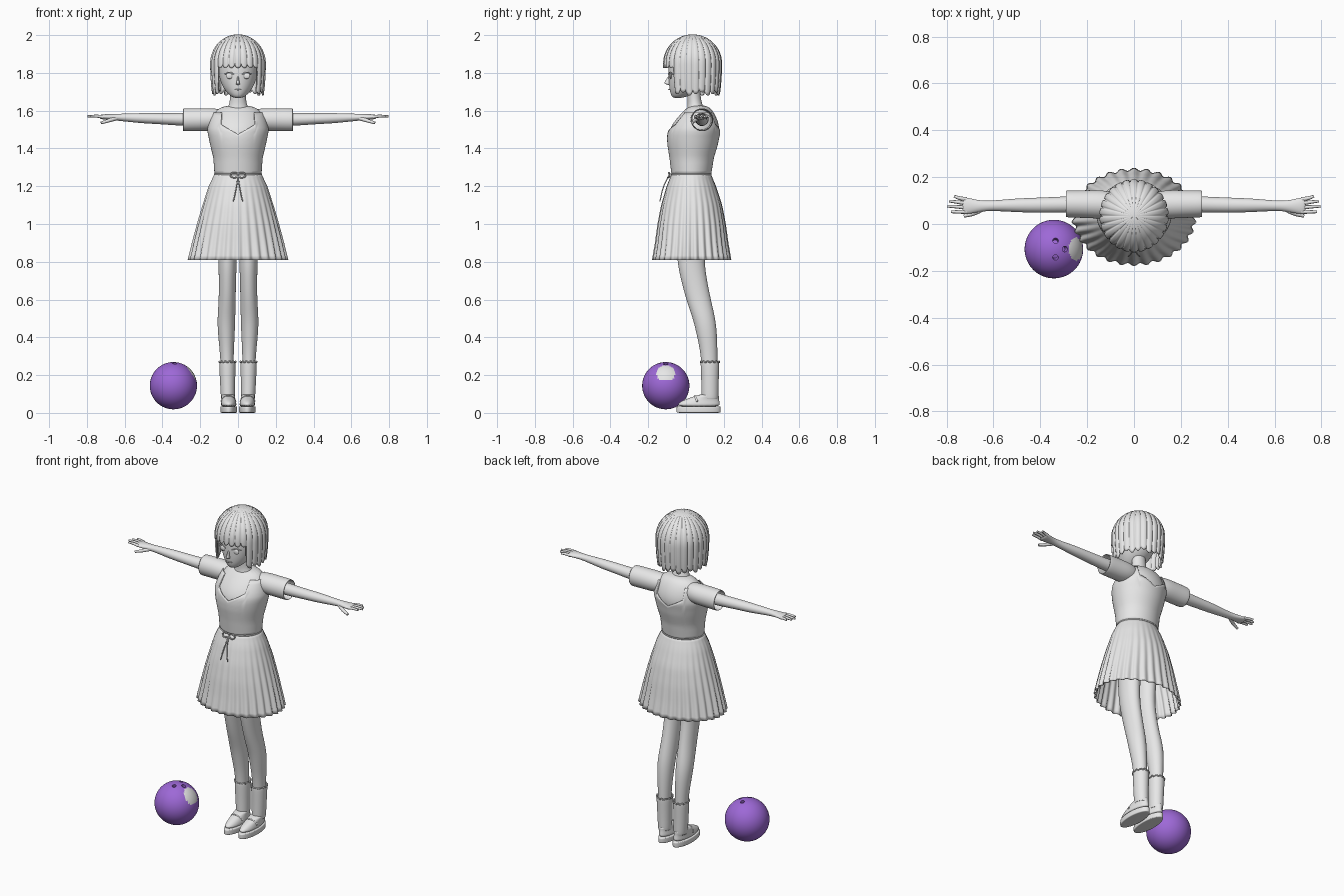
import bpy, bmesh, math
from mathutils import Vector

cube = bpy.data.objects.get("Cube")
if cube:
    bpy.data.objects.remove(cube, do_unlink=True)


def material(name, colour):
    m = bpy.data.materials.new(name)
    m.use_nodes = True
    m.diffuse_color = (*colour, 1)
    m.node_tree.nodes["Principled BSDF"].inputs["Base Color"].default_value = (*colour, 1)
    return m


GREY = material("plain_grey", (0.8, 0.8, 0.8))
PURPLE = material("ball_purple", (0.34, 0.14, 0.68))


def grid(name, f, nu, nv, caps=False, subdiv=0, thick=0):
    """Surface f(u, v), closed around u."""
    bm = bmesh.new()
    rows = [[bm.verts.new(f(i / nu, j / nv)) for i in range(nu)] for j in range(nv + 1)]
    for low, high in zip(rows, rows[1:]):
        for i in range(nu):
            k = (i + 1) % nu
            bm.faces.new((low[i], low[k], high[k], high[i]))
    if caps:
        bm.faces.new(rows[0])
        bm.faces.new(rows[-1])
    bmesh.ops.remove_doubles(bm, verts=bm.verts, dist=0.00001)
    bmesh.ops.recalc_face_normals(bm, faces=bm.faces)
    mesh = bpy.data.meshes.new(name)
    bm.to_mesh(mesh)
    bm.free()
    mesh.shade_smooth()
    mesh.materials.append(GREY)
    ob = bpy.data.objects.new(name, mesh)
    bpy.context.collection.objects.link(ob)
    if thick:
        mod = ob.modifiers.new("thickness", "SOLIDIFY")
        mod.thickness, mod.offset = thick, 0
    if subdiv:
        mod = ob.modifiers.new("smooth", "SUBSURF")
        mod.levels = mod.render_levels = subdiv
    return ob


def loft(name, rings, axis="z", side=1, caps=True, subdiv=2, thick=0):
    """Elliptical rings (position, centre a, centre b, radius a, radius b)."""
    def f(u, v):
        t, a, b, ra, rb = rings[round(v * (len(rings) - 1))]
        ang = math.tau * u
        p, q = a + ra * math.sin(ang), b - rb * math.cos(ang)
        return (side * p, q, t) if axis == "z" else (side * t, p, q)
    return grid(name, f, 20, len(rings) - 1, caps, subdiv, thick)


def tube(name, points, radius, tip=1, cyclic=False):
    cu = bpy.data.curves.new(name, "CURVE")
    cu.dimensions = "3D"
    cu.bevel_depth, cu.bevel_resolution, cu.use_fill_caps = radius, 2, True
    cu.resolution_u = 6
    sp = cu.splines.new("BEZIER")
    sp.bezier_points.add(len(points) - 1)
    for i, (bp, p) in enumerate(zip(sp.bezier_points, points)):
        bp.co = p
        bp.handle_left_type = bp.handle_right_type = "AUTO"
        bp.radius = 1 + (tip - 1) * i / (len(points) - 1)
    sp.use_cyclic_u = cyclic
    cu.materials.append(GREY)
    ob = bpy.data.objects.new(name, cu)
    bpy.context.collection.objects.link(ob)
    bpy.ops.object.select_all(action="DESELECT")
    bpy.context.view_layer.objects.active = ob
    ob.select_set(True)
    bpy.ops.object.convert(target="MESH")
    bpy.context.object.data.shade_smooth()


def section(table, z):
    """Interpolated (centre y, radius x, radius y) at height z."""
    for (z0, *a), (z1, *b) in zip(table, table[1:]):
        if z <= z1:
            t = max(0, (z - z0) / (z1 - z0))
            return [p + (q - p) * t for p, q in zip(a, b)]
    return table[-1][1:]


# Torso and blouse, then the dress bodice over it with a V neckline
TORSO = [(1.25, .028, .118, .098), (1.35, .03, .125, .112), (1.42, .035, .142, .128),
         (1.46, .038, .15, .133), (1.5, .045, .158, .135), (1.55, .055, .145, .115),
         (1.6, .066, .125, .078), (1.63, .066, .07, .045)]
loft("blouse", [(z, 0, cy, rx, ry) for z, cy, rx, ry in TORSO])


def bodice(u, v):
    a = math.tau * u
    x = abs(math.sin(a)) * 0.15
    top = 1.475 + 0.6 * x if x < 0.09 else 1.59
    z = 1.262 + (top - 1.262) * v
    cy, rx, ry = section(TORSO, z)
    return (rx + .003) * math.sin(a), cy - (ry + .003) * math.cos(a), z


grid("dress_bodice", bodice, 72, 16, thick=0.005)

# Pleated skirt
SKIRT = [(.81, .03, .258, .202), (.9, .03, .238, .188), (1, .03, .213, .176),
         (1.1, .03, .185, .158), (1.2, .028, .153, .128), (1.27, .028, .12, .1)]


def skirt(u, v):
    a, z = math.tau * u, 1.27 - 0.46 * v
    cy, rx, ry = section(SKIRT, z)
    r = 1 + 0.03 * v * math.cos(30 * a)
    return rx * r * math.sin(a), cy - ry * r * math.cos(a), z


grid("skirt", skirt, 240, 20, thick=0.004)
loft("hips", [(.93, 0, .035, .08, .07), (1, 0, .035, .12, .1),
              (1.1, 0, .03, .125, .1), (1.25, 0, .028, .11, .09)])

# Waist cord and bow
cord = [(.122 * math.sin(a), .028 - .103 * math.cos(a), 1.264)
        for a in (math.tau * i / 16 for i in range(16))]
tube("waist_cord", cord, 0.005, cyclic=True)
for s, side in ((1, "left"), (-1, "right")):
    tube(side + "_bow_loop", [(0, -.085, 1.258), (s * .025, -.092, 1.272),
                              (s * .04, -.09, 1.258), (s * .025, -.096, 1.246)], 0.004, cyclic=True)
    tube(side + "_bow_string", [(0, -.09, 1.256), (s * .008, -.118, 1.2), (s * .024, -.138, 1.12)], 0.003)

# Neck and head
loft("neck", [(1.59, 0, .055, .07, .055), (1.62, 0, .05, .052, .042), (1.65, 0, .045, .043, .036),
              (1.7, 0, .04, .042, .036), (1.74, 0, .04, .042, .036)])
loft("head", [(1.666, 0, -.045, .02, .022), (1.682, 0, -.025, .048, .056), (1.72, 0, 0, .08, .09),
              (1.77, 0, .018, .1, .112), (1.83, 0, .03, .11, .125), (1.89, 0, .035, .112, .122),
              (1.94, 0, .035, .088, .1), (1.97, 0, .035, .04, .05)])
loft("nose", [(1.736, 0, -.089, .01, .01), (1.744, 0, -.1, .01, .018), (1.755, 0, -.096, .007, .014),
              (1.785, 0, -.088, .004, .008)])
tube("mouth", [(-.018, -.087, 1.713), (0, -.092, 1.711), (.018, -.087, 1.713)], 0.003)

# Bob hair: grooved strands from crown to tip, short at the fringe
STRANDS = 26


def hair(u, v):
    k = math.floor(u * STRANDS + 0.0001)
    w = 2 * (u * STRANDS - k) - 1
    a = math.tau * (u - 0.5 / STRANDS)
    fringe = min(k, STRANDS - k) <= 3
    tip = (1.825 if fringe else 1.68 + 0.008 * (k % 3)) + 0.018 * w * w
    dome = 0.23
    s = v * (dome + 1.85 - tip)
    if s < dome:
        th = s / dome * math.pi / 2
        r, z = math.sin(th), 1.85 + 0.15 * math.cos(th)
    else:
        r, z = 1 - 0.08 * ((s - dome) / 0.17) ** 2, 1.85 - (s - dome)
    r *= 1 - 0.06 * w ** 4
    return .144 * r * math.sin(a), .035 - .152 * r * math.cos(a), z


grid("hair", hair, STRANDS * 6, 22, thick=0.008)

# Paired parts
for s, side in ((1, "left"), (-1, "right")):
    # Eyes and brows
    loft(side + "_eye", [(1.768, .045, -.081, .008, .004), (1.777, .045, -.082, .019, .006),
                         (1.79, .045, -.082, .02, .006), (1.8, .045, -.08, .012, .004)], side=s)
    tube(side + "_eyelash", [(s * .022, -.092, 1.793), (s * .045, -.087, 1.803), (s * .07, -.069, 1.793)], 0.003)

    # Sleeve, arm and hand
    loft(side + "_sleeve", [(.09, .082, 1.555, .05, .05), (.14, .084, 1.553, .06, .058),
                            (.22, .085, 1.552, .056, .058), (.294, .086, 1.551, .056, .059)],
         "x", s, caps=False, thick=0.006)
    loft(side + "_arm", [(.1, .085, 1.555, .04, .04), (.3, .083, 1.553, .035, .034),
                         (.42, .08, 1.558, .032, .029), (.5, .08, 1.56, .03, .028),
                         (.61, .078, 1.564, .021, .02), (.66, .076, 1.566, .024, .017),
                         (.71, .077, 1.567, .036, .014), (.735, .08, 1.568, .036, .011)], "x", s)
    for finger, y, tip_y, length in (("index", .052, .052, .782), ("middle", .07, .076, .797),
                                     ("ring", .088, .098, .789), ("little", .105, .119, .768)):
        tube(f"{side}_{finger}_finger", [(s * .715, y, 1.567), (s * .75, (y + tip_y) / 2, 1.571),
                                         (s * length, tip_y, 1.57)], 0.0095, 0.6)
    tube(side + "_thumb", [(s * .645, .066, 1.56), (s * .685, .045, 1.547), (s * .725, .034, 1.535)], 0.012, 0.6)

    # Leg, sock and shoe
    loft(side + "_leg", [(.06, .055, .125, .03, .035), (.2, .057, .126, .032, .04),
                         (.32, .059, .122, .037, .045), (.42, .062, .11, .045, .055),
                         (.5, .062, .096, .048, .06), (.6, .057, .066, .045, .066),
                         (.7, .056, .043, .046, .069), (.81, .055, .022, .049, .073),
                         (.98, .058, .03, .055, .08), (1.1, .06, .035, .05, .07)], side=s)
    loft(side + "_sock", [(.07, .053, .127, .035, .043), (.14, .055, .127, .037, .043),
                          (.24, .056, .127, .041, .047), (.272, .056, .127, .042, .048)],
         side=s, caps=False, thick=0.005)
    hem = [(s * (.056 + (.043 + .002 * (i % 2)) * math.sin(a)), .127 - .049 * math.cos(a), .268 + .005 * (i % 2))
           for i, a in enumerate(math.tau * j / 24 for j in range(24))]
    tube(side + "_sock_frill", hem, 0.004, cyclic=True)
    loft(side + "_sole", [(0, .049, .067, .043, .117), (.002, .049, .067, .045, .119),
                          (.033, .049, .067, .045, .119), (.035, .049, .067, .043, .117)], side=s)
    loft(side + "_shoe", [(.03, .049, .067, .042, .115), (.052, .049, .068, .041, .112),
                          (.07, .05, .083, .037, .093), (.085, .052, .105, .036, .07),
                          (.1, .053, .124, .037, .051)], side=s)
    tube(side + "_shoe_strap", [(s * .012, .06, .06), (s * .03, .05, .083),
                                (s * .052, .047, .089), (s * .072, .05, .083), (s * .09, .06, .06)], 0.005)

# Ball with three finger holes and a pale round patch
CENTRE, RADIUS = Vector((-.342, -.107, .144)), .125
bpy.ops.mesh.primitive_uv_sphere_add(segments=64, ring_count=40, radius=RADIUS, location=CENTRE)
ball = bpy.context.object
ball.name = "ball"
ball.data.materials.append(PURPLE)
ball.data.materials.append(GREY)
for x, y in ((.007, .036), (.047, 0), (.007, -.036)):
    out = Vector((x, y, math.sqrt(RADIUS ** 2 - x * x - y * y)))
    bpy.ops.mesh.primitive_cylinder_add(vertices=20, radius=.012, depth=.06, location=CENTRE + out,
                                        rotation=out.to_track_quat("Z", "Y").to_euler())
    cutter = bpy.context.object
    cutter.hide_render = True
    bpy.context.view_layer.objects.active = ball
    mod = ball.modifiers.new("hole", "BOOLEAN")
    mod.operation, mod.object = "DIFFERENCE", cutter
    bpy.ops.object.modifier_apply(modifier=mod.name)
    bpy.data.objects.remove(cutter, do_unlink=True)
patch = Vector((.1, 0, .072)).normalized()
for face in ball.data.polygons:
    face.material_index = int(face.center.normalized().dot(patch) > math.cos(math.radians(24)))
bpy.ops.object.select_all(action="DESELECT")
ball.select_set(True)
bpy.context.view_layer.objects.active = ball
bpy.ops.object.shade_smooth_by_angle(angle=math.radians(35))
